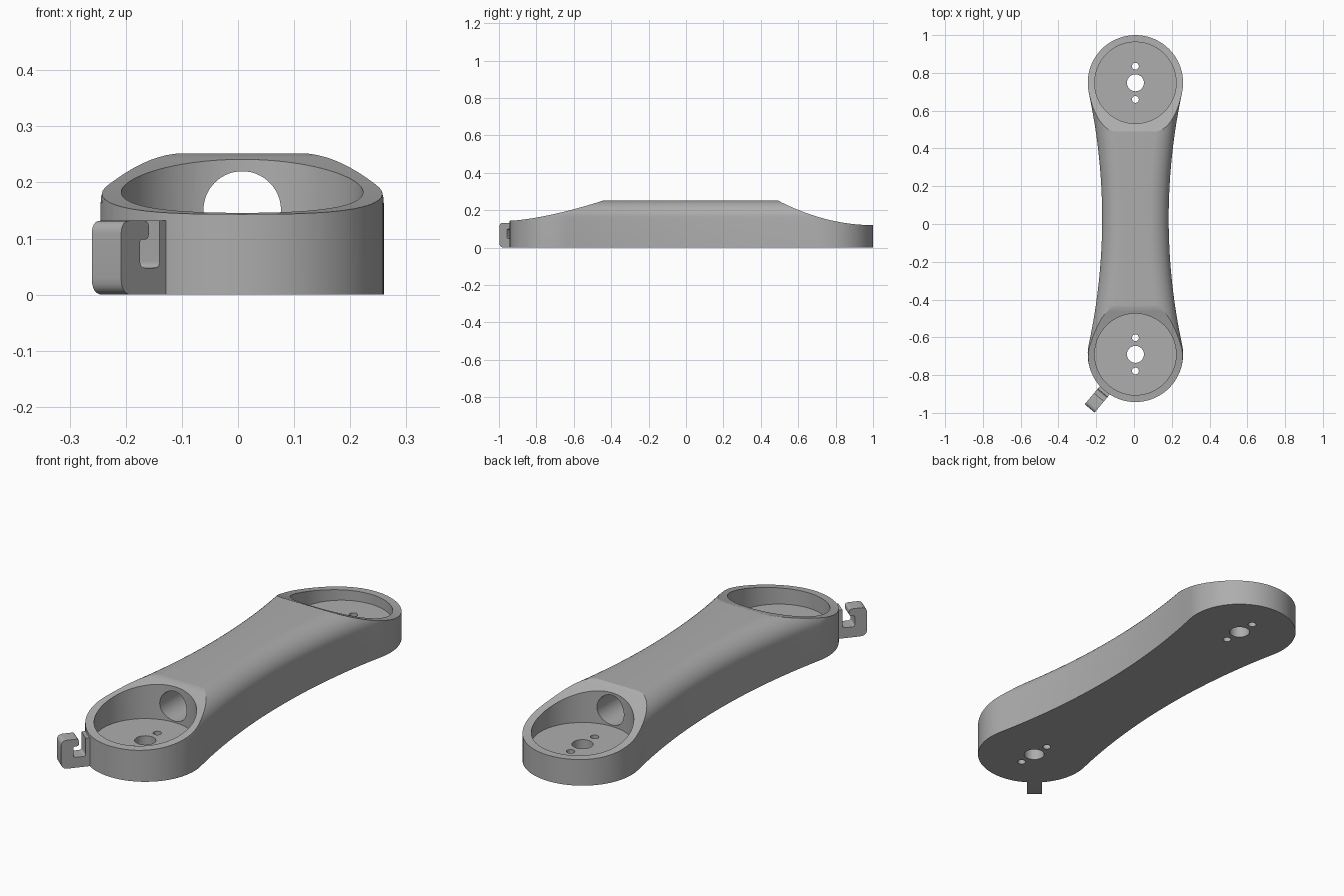
import bpy, bmesh, math
from mathutils import Vector, Matrix

if "Cube" in bpy.data.objects:
    bpy.data.objects.remove(bpy.data.objects["Cube"], do_unlink=True)

GREY = (0.42, 0.42, 0.42, 1)
mat = bpy.data.materials.new("plain grey")
mat.use_nodes = True
mat.diffuse_color = GREY
mat.node_tree.nodes["Principled BSDF"].inputs["Base Color"].default_value = GREY

CX, BACK, FRONT = 0.0075, 0.7475, -0.69   # ring centres
RING, POCKET, WAIST, TOP = 0.2525, 0.2155, 0.176, 0.252
FLOOR = 0.075
MID, HALF = (BACK + FRONT) / 2, (BACK - FRONT) / 2


def make(name, bm):
    bmesh.ops.recalc_face_normals(bm, faces=bm.faces)
    mesh = bpy.data.meshes.new(name)
    bm.to_mesh(mesh)
    bm.free()
    ob = bpy.data.objects.new(name, mesh)
    bpy.context.collection.objects.link(ob)
    mesh.materials.append(mat)
    return ob


def loft(name, loops):
    bm = bmesh.new()
    rings = [[bm.verts.new(p) for p in loop] for loop in loops]
    n = len(rings[0])
    for a, b in zip(rings, rings[1:]):
        for i in range(n):
            j = (i + 1) % n
            bm.faces.new((a[i], a[j], b[j], b[i]))
    bm.faces.new(rings[0])
    bm.faces.new(rings[-1])
    return make(name, bm)


def cylinder(name, radius, centre, length, along_y=False, sides=64):
    bm = bmesh.new()
    turn = Matrix.Rotation(math.pi / 2, 4, "X") if along_y else Matrix()
    bmesh.ops.create_cone(bm, cap_ends=True, segments=sides, radius1=radius,
                          radius2=radius, depth=length,
                          matrix=Matrix.Translation(centre) @ turn)
    return make(name, bm)


def cut(ob, cutter):
    cutter.hide_render = True
    mod = ob.modifiers.new("cut", "BOOLEAN")
    mod.operation, mod.solver, mod.object = "DIFFERENCE", "EXACT", cutter
    bpy.context.view_layer.objects.active = ob
    bpy.ops.object.modifier_apply(modifier=mod.name)
    bpy.data.objects.remove(cutter, do_unlink=True)


def smooth(ob):
    bpy.ops.object.select_all(action="DESELECT")
    ob.select_set(True)
    bpy.context.view_layer.objects.active = ob
    bpy.ops.object.shade_smooth_by_angle(angle=math.radians(25))


# Waisted plan outline: two end arcs joined by concave tangent side arcs
side_r = (HALF ** 2 + WAIST ** 2 - RING ** 2) / (2 * (RING - WAIST))
tilt = math.asin(HALF / (side_r + RING))


def outline(inset, z):
    r, big = RING - inset, side_r + inset
    half = []
    for i in range(41):                      # back end arc
        a = -tilt + (math.pi + 2 * tilt) * i / 40
        half.append((r * math.cos(a), HALF + r * math.sin(a)))
    for i in range(1, 24):                   # concave side
        a = tilt - 2 * tilt * i / 24
        half.append((big * math.cos(a) - side_r - WAIST, big * math.sin(a)))
    pts = half + [(-x, -y) for x, y in half]
    return [(CX + x, MID + y, z) for x, y in pts]


# Arm body with rounded top edges
WIDE, TALL = 0.105, 0.09
loops = [outline(0, 0)]
for i in range(13):
    a = math.pi / 2 * i / 12
    loops.append(outline(WIDE * (1 - math.cos(a)), TOP - TALL * (1 - math.sin(a))))
arm = loft("arm_body", loops)

# Scooped slopes down to both ends
sweep = [(-1.05, 0.143)]
sweep += [(-0.95 + 0.51 * t / 20, 0.143 + (TOP - 0.143) * (t / 20) ** 1.5) for t in range(21)]
slope = sweep + [(-0.42, 0.4), (-1.05, 0.4)]
cut(arm, loft("front_slope_cutter", [[(x, y, z) for y, z in slope] for x in (-0.5, 0.5)]))
sweep = [(1.0 - 0.51 * t / 20, 0.12 + (TOP - 0.12) * (t / 20) ** 2) for t in range(21)]
slope = [(1.05, 0.12)] + sweep + [(0.47, 0.4), (1.05, 0.4)]
cut(arm, loft("back_slope_cutter", [[(x, y, z) for y, z in slope] for x in (-0.5, 0.5)]))

# Round pockets with a shaft hole and two screw holes each
for y in (FRONT, BACK):
    cut(arm, cylinder("pocket_cutter", POCKET, (CX, y, FLOOR + 0.25), 0.5, sides=96))
    for dy, r in ((0, 0.045), (0.088, 0.018), (-0.088, 0.018)):
        cut(arm, cylinder("hole_cutter", r, (CX, y + dy, 0), 0.5, sides=32))

# Cable tunnel between the pockets
cut(arm, cylinder("tunnel_cutter", 0.069, (CX, MID, 0.151), 2 * HALF - 0.2, along_y=True))
smooth(arm)


# Cable hook on the front ring
def rounded(corners):
    pts = []
    for i, (x, z, r) in enumerate(corners):
        c = Vector((x, z))
        if r == 0:
            pts.append(c)
            continue
        ends = []
        for k in (i - 1, (i + 1) % len(corners)):
            ends.append(c + (Vector(corners[k][:2]) - c).normalized() * r)
        for s in range(7):
            t = s / 6
            pts.append(ends[0] * (1 - t) ** 2 + c * 2 * t * (1 - t) + ends[1] * t * t)
    return pts


profile = rounded([
    (0.235, 0, 0), (0.378, 0, 0.03), (0.378, 0.132, 0.025), (0.3, 0.132, 0.014),
    (0.3, 0.098, 0.014), (0.325, 0.098, 0.005), (0.325, 0.048, 0.012),
    (0.271, 0.048, 0.012), (0.271, 0.132, 0), (0.235, 0.132, 0)])
out = Vector((-0.64, -0.768, 0)).normalized()
across = Vector((-out.y, out.x, 0))
centre = Vector((CX, FRONT + 0.004, 0))
hook = loft("cable_hook", [[centre + out * p.x + across * s + Vector((0, 0, p.y))
                            for p in profile] for s in (-0.034, 0.034)])
smooth(hook)
